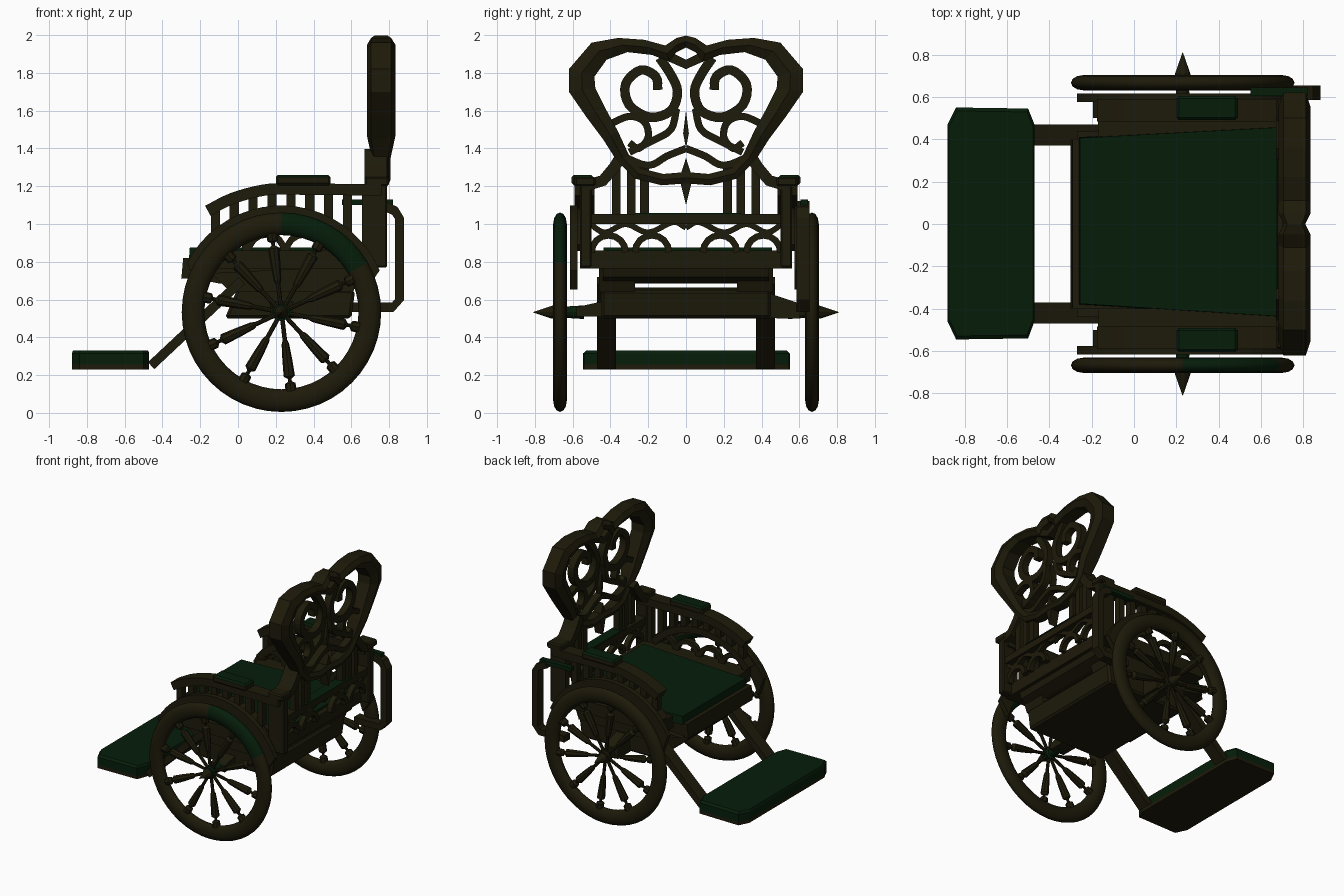
import bpy, bmesh, math
from mathutils import Vector, Matrix

if "Cube" in bpy.data.objects:
    bpy.data.objects.remove(bpy.data.objects["Cube"])


def material(name, rgb):
    m = bpy.data.materials.new(name)
    m.use_nodes = True
    m.diffuse_color = (*rgb, 1)
    node = m.node_tree.nodes["Principled BSDF"]
    node.inputs["Base Color"].default_value = (*rgb, 1)
    node.inputs["Roughness"].default_value = 0.8
    return m


WOOD = material("dark olive wood", (0.0125, 0.0105, 0.003))
GREEN = material("deep green", (0.0018, 0.0125, 0.003))


def finish(name, bm, mats, rule=None, smooth=False):
    bmesh.ops.recalc_face_normals(bm, faces=bm.faces)
    me = bpy.data.meshes.new(name)
    for m in mats:
        me.materials.append(m)
    for f in bm.faces:
        f.smooth = smooth
        if rule and rule(f):
            f.material_index = 1
    bm.to_mesh(me)
    bm.free()
    ob = bpy.data.objects.new(name, me)
    bpy.context.collection.objects.link(ob)


def place(axis, u, v, d):
    return Vector((d, u, v)) if axis == "x" else Vector((u, d, v)) if axis == "y" else Vector((u, v, d))


def prism(name, pts, axis, lo, hi, mats=(WOOD,), rule=None, bevel=0, top_scale=1):
    """Extrude a flat outline along an axis."""
    bm = bmesh.new()
    mid = sum((Vector(p) for p in pts), Vector((0, 0))) / len(pts)
    a = [bm.verts.new(place(axis, *p, lo)) for p in pts]
    b = [bm.verts.new(place(axis, *(mid + (Vector(p) - mid) * top_scale), hi)) for p in pts]
    n = len(pts)
    bm.faces.new(a)
    bm.faces.new(b)
    for i in range(n):
        bm.faces.new((a[i], a[(i + 1) % n], b[(i + 1) % n], b[i]))
    if bevel:
        bmesh.ops.bevel(bm, geom=bm.edges[:], offset=bevel, segments=1, affect="EDGES")
    finish(name, bm, mats, rule)


def box(name, x, y, z, mats=(WOOD,), rule=None, bevel=0):
    prism(name, [(x[0], y[0]), (x[1], y[0]), (x[1], y[1]), (x[0], y[1])], "z", z[0], z[1], mats, rule, bevel)


def curved(pts, steps=4):
    """Round off a path through its points."""
    p = [Vector(q) for q in pts]
    p = [p[0] * 2 - p[1]] + p + [p[-1] * 2 - p[-2]]
    out = []
    for a, b, c, d in zip(p, p[1:], p[2:], p[3:]):
        for k in range(steps):
            t = k / steps
            out.append(((2 * b) + (c - a) * t + (2 * a - 5 * b + 4 * c - d) * t * t + (3 * b - a - 3 * c + d) * t ** 3) / 2)
    return out + [p[-2]]


def ribbon(name, pts, axis, lo, hi, width):
    """Sweep a rectangular section along a flat path."""
    bm = bmesh.new()
    p = [Vector(q) for q in pts]
    rings = []
    for i, c in enumerate(p):
        t = (p[min(i + 1, len(p) - 1)] - p[max(i - 1, 0)]).normalized()
        s = Vector((-t.y, t.x)) * width / 2
        rings.append([bm.verts.new(place(axis, *q, d)) for q, d in
                      ((c + s, lo), (c + s, hi), (c - s, hi), (c - s, lo))])
    for r, q in zip(rings, rings[1:]):
        for k in range(4):
            bm.faces.new((r[k], r[(k + 1) % 4], q[(k + 1) % 4], q[k]))
    bm.faces.new(rings[0])
    bm.faces.new(rings[-1])
    finish(name, bm, (WOOD,))


def lathe(bm, profile, matrix, sides=8):
    """Turn a (distance, radius) profile around the local z axis."""
    rings = [[bm.verts.new(matrix @ Vector((r * math.cos(k * math.tau / sides), r * math.sin(k * math.tau / sides), h)))
              for k in range(sides)] for h, r in profile]
    for a, b in zip(rings, rings[1:]):
        for k in range(sides):
            bm.faces.new((a[k], a[(k + 1) % sides], b[(k + 1) % sides], b[k]))
    bm.faces.new(rings[0])
    bm.faces.new(rings[-1])


CX, CZ = 0.23, 0.533


def arc(r, a0, a1, n, cx=CX, cz=CZ):
    return [(cx + r * math.cos(math.radians(a0 + (a1 - a0) * i / n)),
             cz + r * math.sin(math.radians(a0 + (a1 - a0) * i / n))) for i in range(n + 1)]


def painted(f):
    c = f.calc_center_median()
    return c.y < 0 and 30 < math.degrees(math.atan2(c.z - CZ, c.x - CX)) < 89


def tilted(a, b):
    return Matrix.Translation(a) @ (Vector(b) - Vector(a)).to_track_quat("Z", "Y").to_matrix().to_4x4()


for side, s in (("left", 1), ("right", -1)):
    # Wheel: oval tyre, turned spokes, hub and pointed cap
    bm = bmesh.new()
    n, m = 48, 12
    vs = [[bm.verts.new((CX + (0.468 + 0.06 * math.cos(q)) * math.cos(a), s * 0.667 + 0.036 * math.sin(q),
                         CZ + (0.468 + 0.06 * math.cos(q)) * math.sin(a)))
           for q in (j * math.tau / m for j in range(m))] for a in (i * math.tau / n for i in range(n))]
    for i in range(n):
        for j in range(m):
            bm.faces.new((vs[i][j], vs[(i + 1) % n][j], vs[(i + 1) % n][(j + 1) % m], vs[i][(j + 1) % m]))
    finish(side + "_tyre", bm, (WOOD, GREEN), painted, True)
    bm = bmesh.new()
    spoke = [(0.02, 0.012), (0.15, 0.012), (0.17, 0.02), (0.25, 0.026), (0.34, 0.03),
             (0.355, 0.01), (0.37, 0.01), (0.38, 0.028), (0.42, 0.03)]
    for i in range(10):
        a = math.radians(-83 + 36 * i)
        hub = Vector((CX, s * 0.667, CZ))
        lathe(bm, spoke, tilted(hub, hub + Vector((math.cos(a), 0, math.sin(a)))))
    finish(side + "_spokes", bm, (WOOD,))
    start = Vector((CX, s * 0.54, CZ))
    axis = tilted(start, start + Vector((0, s, 0)))
    bm = bmesh.new()
    lathe(bm, [(0, 0.036), (0.1, 0.03), (0.11, 0.045), (0.16, 0.045)], axis, 12)
    finish(side + "_hub", bm, (WOOD if s > 0 else GREEN,))
    bm = bmesh.new()
    lathe(bm, [(0.16, 0.036), (0.17, 0.036), (0.27, 0.001)], axis, 10)
    finish(side + "_hub_cap", bm, (WOOD,))

    # Mudguard, armrest rail, balusters and pad
    prism(side + "_mudguard", arc(0.565, 23, 152, 20) + arc(0.465, 165, 15, 20), "y", s * 0.575, s * 0.615)
    ribbon(side + "_side_rail", arc(0.53, 40, 140, 14), "y", s * 0.5, s * 0.58, 0.05)
    top = curved([(-0.16, 1.07), (-0.03, 1.135), (0.14, 1.18), (0.3, 1.185), (0.76, 1.18)])
    ribbon(side + "_armrest", top, "y", s * 0.485, s * 0.59, 0.06)
    for i in range(9):
        x = -0.12 + 0.1 * i
        high = 1.18 - max(0, 0.16 - x) ** 2 * 1.3
        low = CZ + math.sqrt(max(0.02, 0.27 - (x - CX) ** 2))
        box(side + "_baluster", (x - 0.024, x + 0.024), (s * 0.51, s * 0.56), (low - 0.02, high))
    box(side + "_arm_pad", (0.2, 0.49), (s * 0.49, s * 0.605), (1.205, 1.26), (WOOD, GREEN),
        lambda f: f.calc_center_median().z > 1.24, 0.012)
    for i in range(4):
        ribbon(side + "_side_scroll", arc(0.095, 0, 180, 8, -0.05 + 0.2 * i, 0.85), "y", s * 0.51, s * 0.545, 0.035)
    box(side + "_side_panel", (-0.17, 0.72), (s * 0.4, s * 0.56), (0.765, 0.86))

    # Rear corner post with cap, shoulder and inner balusters
    box(side + "_rear_post", (0.69, 0.79), (s * 0.5, s * 0.56), (0.77, 1.22), bevel=0.008)
    box(side + "_post_cap", (0.67, 0.8), (s * 0.48, s * 0.59), (1.2, 1.25), bevel=0.01)
    ribbon(side + "_shoulder", [(s * 0.54, 1.2), (s * 0.44, 1.23), (s * 0.38, 1.3), (s * 0.33, 1.38)],
           "x", 0.67, 0.79, 0.06)
    for y in (0.22, 0.29, 0.37):
        box(side + "_back_baluster", (0.72, 0.77), (s * (y - 0.023), s * (y + 0.023)), (1.02, 1.3))

    # Scrollwork inside the back
    scrolls = [
        ([(0.15, 1.71), (0.16, 1.78), (0.24, 1.815), (0.32, 1.74), (0.3, 1.63), (0.19, 1.565), (0.08, 1.6),
          (0.045, 1.7), (0.08, 1.79), (0.14, 1.88)], 0.05),
        ([(0.4, 1.53), (0.3, 1.57), (0.22, 1.54), (0.2, 1.46), (0.25, 1.4), (0.3, 1.43)], 0.038),
        ([(0.05, 1.61), (0.08, 1.5), (0.18, 1.44), (0.3, 1.38)], 0.038),
        ([(0, 1.4), (0.1, 1.36), (0.2, 1.31), (0.34, 1.36)], 0.038)]
    for pts, w in scrolls:
        ribbon(side + "_back_scroll", curved([(s * y, z) for y, z in pts]), "x", 0.73, 0.785, w)

    # Hanging arches and drape under the rear rail
    for y in (0.18, 0.41):
        ribbon(side + "_rear_arch", arc(0.09, 0, 180, 8, s * y, 0.85), "x", 0.72, 0.76, 0.035)
    drape = [(0, 0.98), (0.07, 1.01), (0.2, 0.955), (0.32, 1.0), (0.43, 0.955), (0.52, 1.01)]
    ribbon(side + "_rear_drape", curved([(s * y, z) for y, z in drape]), "x", 0.72, 0.76, 0.03)

    # Footrest strut and the block that hangs the chassis
    ribbon(side + "_footrest_strut", [(0.02, 0.7), (-0.46, 0.25)], "y", s * 0.37, s * 0.47, 0.05)
    prism(side + "_hanger", [(-0.04, 0.64), (0.61, 0.64), (0.66, 0.78), (-0.14, 0.74)], "y", s * 0.27, s * 0.46)

# Heart-shaped back frame, mirrored about the middle
half_out = [(0, 1.997), (0.05, 1.985), (0.11, 1.945), (0.22, 1.975), (0.36, 1.985), (0.5, 1.96), (0.62, 1.82), (0.62, 1.7),
            (0.53, 1.57), (0.44, 1.45), (0.37, 1.34), (0.27, 1.24), (0.13, 1.205), (0, 1.215)]
half_in = [(0, 1.935), (0.05, 1.91), (0.09, 1.86), (0.18, 1.895), (0.31, 1.91), (0.42, 1.87), (0.485, 1.78), (0.48, 1.72),
           (0.42, 1.6), (0.36, 1.49), (0.3, 1.36), (0.24, 1.295), (0.12, 1.265), (0, 1.275)]
bm = bmesh.new()
rings = []
for (a, b), (c, d) in zip(*[h + [(-y, z) for y, z in h[-2:0:-1]] for h in (half_out, half_in)]):
    thick = 0.05 if b < 1.4 or a == 0 else 0.076
    mid = ((a + c) / 2, (b + d) / 2)
    section = ((a, b, 0.7), (*mid, 1), (c, d, 0.7), (c, d, -0.7), (*mid, -1), (a, b, -0.7))
    rings.append([bm.verts.new((0.758 + k * thick, y, z)) for y, z, k in section])
for r, q in zip(rings, rings[1:] + rings[:1]):
    for k in range(6):
        bm.faces.new((r[k], r[(k + 1) % 6], q[(k + 1) % 6], q[k]))
finish("back_frame", bm, (WOOD,))
ribbon("heart_notch", [(-0.12, 1.9), (0, 1.845), (0.12, 1.9)], "x", 0.71, 0.805, 0.05)
prism("back_finial", [(0, 1.1), (0.035, 1.24), (0, 1.35), (-0.035, 1.24)], "x", 0.72, 0.79)
prism("back_star", [(0, 1.4), (0.015, 1.48), (0, 1.6), (-0.015, 1.48)], "x", 0.73, 0.78)

# Rear rail with a green strip on top
box("rear_rail", (0.7, 0.78), (-0.5, 0.5), (1.0, 1.052))
box("rear_rail_strip", (0.705, 0.785), (-0.27, 0.29), (1.05, 1.058), (GREEN,))

# Seat, cushion and chassis below
prism("seat_frame", [(-0.3, 0.71), (-0.29, 0.82), (0.72, 0.86), (0.72, 0.765)], "y", -0.4, 0.4)
prism("seat_cushion", [(-0.26, -0.38), (0.68, -0.44), (0.68, 0.46), (-0.26, 0.41)], "z", 0.81, 0.875, (GREEN,), top_scale=0.99)
prism("under_seat", [(-0.27, 0.72), (0.7, 0.78), (0.68, 0.72), (0.6, 0.685), (-0.1, 0.685)], "y", -0.44, 0.44)
prism("chassis", [(-0.07, 0.5), (0.6, 0.5), (0.62, 0.65), (0.0, 0.665)], "y", -0.45, 0.45, bevel=0.015)
prism("axle_beam", [(-0.58, 0.51), (0.6, 0.5), (0.6, 0.58), (0.45, 0.63), (-0.4, 0.6), (-0.58, 0.56)], "x", 0.17, 0.29)

# Footrest with cut corners, green above a wooden base
foot = [(-0.88, -0.46), (-0.84, -0.545), (-0.5, -0.54), (-0.47, -0.46),
        (-0.47, 0.47), (-0.5, 0.545), (-0.84, 0.55), (-0.88, 0.47)]
prism("footrest_base", foot, "z", 0.23, 0.255)
prism("footrest_pad", foot, "z", 0.255, 0.315, (GREEN,))
prism("footrest_top", foot, "z", 0.315, 0.33, (GREEN,), top_scale=0.97)

# Brake handle on one side
ribbon("brake_handle", [(0.6, 0.56), (0.82, 0.56), (0.855, 0.6), (0.855, 1.03), (0.83, 1.07), (0.76, 1.1)], "y", 0.585, 0.655, 0.05)
box("brake_plate", (0.55, 0.82), (0.605, 0.645), (1.1, 1.13), (GREEN,))
